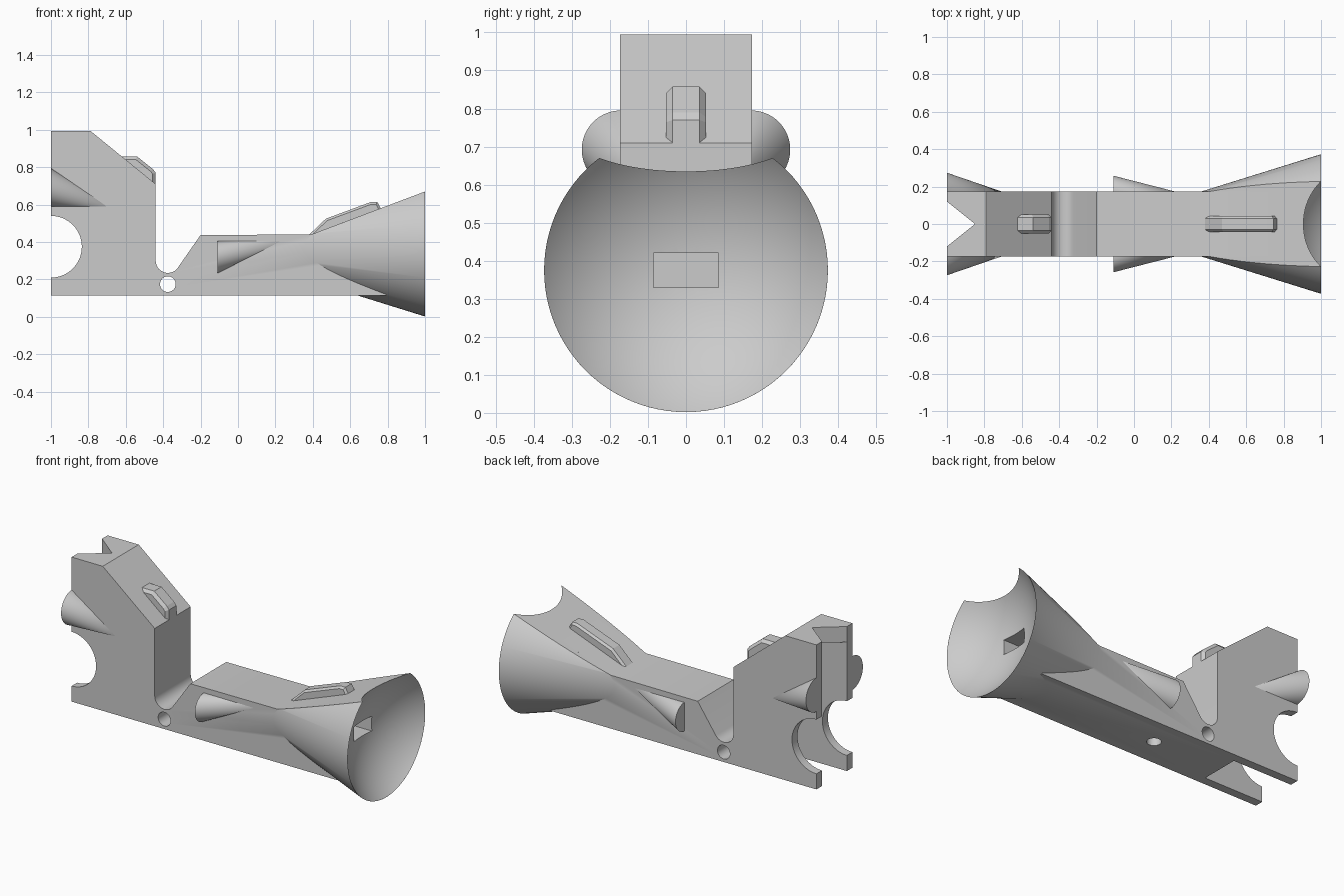
import bpy, bmesh, math
from mathutils import Vector, Matrix

if "Cube" in bpy.data.objects:
    bpy.data.objects.remove(bpy.data.objects["Cube"], do_unlink=True)

grey = bpy.data.materials.new("plain_grey")
grey.use_nodes = True
grey.diffuse_color = (0.6, 0.6, 0.6, 1)
grey.node_tree.nodes["Principled BSDF"].inputs["Base Color"].default_value = (0.6, 0.6, 0.6, 1)

HALF = 0.173      # half width of the body
MID = 0.375       # height of the horn axis


def finish(name, bm):
    bmesh.ops.recalc_face_normals(bm, faces=bm.faces[:])
    mesh = bpy.data.meshes.new(name)
    bm.to_mesh(mesh)
    bm.free()
    mesh.materials.append(grey)
    ob = bpy.data.objects.new(name, mesh)
    bpy.context.collection.objects.link(ob)
    return ob


def prism(name, points, half, axis="y", low=0.0):
    """Extrude an xz outline across y, or an xy outline up z."""
    bm = bmesh.new()
    if axis == "y":
        verts = [bm.verts.new((x, -half, z)) for x, z in points]
        step = Vector((0, 2 * half, 0))
    else:
        verts = [bm.verts.new((x, y, low)) for x, y in points]
        step = Vector((0, 0, half))
    face = bm.faces.new(verts)
    out = bmesh.ops.extrude_face_region(bm, geom=[face])
    bmesh.ops.translate(bm, vec=step, verts=[v for v in out["geom"] if isinstance(v, bmesh.types.BMVert)])
    return finish(name, bm)


def rod(name, centre, r1, r2, depth, turn, axis, sides=64):
    bm = bmesh.new()
    bmesh.ops.create_cone(bm, cap_ends=True, segments=sides, radius1=r1, radius2=r2, depth=depth,
                          matrix=Matrix.Translation(centre) @ Matrix.Rotation(turn, 4, axis))
    return finish(name, bm)


def activate(ob):
    bpy.ops.object.select_all(action="DESELECT")
    ob.select_set(True)
    bpy.context.view_layer.objects.active = ob


def combine(ob, other, operation="DIFFERENCE"):
    activate(ob)
    mod = ob.modifiers.new("combine", "BOOLEAN")
    mod.operation, mod.solver, mod.object = operation, "EXACT", other
    bpy.ops.object.modifier_apply(modifier=mod.name)
    bpy.data.objects.remove(other, do_unlink=True)


def smooth(ob):
    activate(ob)
    bpy.ops.object.shade_smooth_by_angle(angle=math.radians(30))


# Body outline with a rounded valley between the block and the stem
valley = [(-0.375 + 0.065 * math.cos(a), 0.3 + 0.065 * math.sin(a))
          for a in (math.radians(-35 - 145 * i / 14) for i in range(15))]
body = prism("body", [(-1, 0.115), (0.79, 0.115), (0.79, 0.591), (0.39, 0.44), (-0.2, 0.438)]
             + valley + [(-0.44, 0.71), (-0.79, 0.995), (-1, 0.995)], HALF)

# Flared horn with a sloping flat on top
horn = rod("horn", (0.6, 0, MID), 0.124, 0.373, 0.8, math.pi / 2, "Y", 96)
combine(horn, prism("top_trim", [(0.39, 0.44), (1.1, 0.708), (1.1, 1.2), (0, 1.2), (0, 0.293)], 0.6))
combine(body, horn, "UNION")

# Hollow spherical mouth and its rectangular socket
bm = bmesh.new()
bmesh.ops.create_uvsphere(bm, u_segments=96, v_segments=64, radius=0.5,
                          matrix=Matrix.Translation((1.333, 0, MID)) @ Matrix.Rotation(math.pi / 2, 4, "Y"))
combine(body, finish("bowl_cutter", bm))
combine(body, prism("socket_cutter", [(0.62, 0.33), (1, 0.33), (1, 0.42), (0.62, 0.42)], 0.085))

# Round end notch, cross hole and underside hole
combine(body, rod("notch_cutter", (-1, 0, MID), 0.165, 0.165, 1, math.pi / 2, "X"))
combine(body, rod("pin_cutter", (-0.375, 0, 0.175), 0.042, 0.042, 1, math.pi / 2, "X", 32))
combine(body, rod("base_hole_cutter", (-0.14, 0, 0.13), 0.04, 0.04, 0.2, 0, "X", 32))

# Slot in the rear block, opening through the top as a V
combine(body, prism("slot_cutter", [(-1.1, 0.05), (-0.6, 0.05), (-0.6, 0.65), (-0.88, 0.9), (-1.1, 0.9)], 0.12))
combine(body, prism("v_cutter", [(-1.05, -0.16), (-0.85, 0), (-1.05, 0.16)], 0.4, "z", 0.7))
smooth(body)


# Half cones on the sides, each swept from a half disc to a tip
def side_fin(name, x, z, radius, tip_x, tip_z, side):
    bm = bmesh.new()
    arc = []
    for i in range(33):
        a = math.pi * (i / 32 - 0.5)
        arc.append(bm.verts.new((x, side * (HALF - 0.002 + radius * math.cos(a)), z + radius * math.sin(a))))
    tip = bm.verts.new((tip_x, side * (HALF - 0.002), tip_z))
    bm.faces.new(arc)
    for a, b in zip(arc, arc[1:] + arc[:1]):
        bm.faces.new((a, b, tip))
    smooth(finish(name, bm))


for label, side in (("left", 1), ("right", -1)):
    side_fin(label + "_rear_fin", -1, 0.692, 0.103, -0.7, 0.59, side)
    side_fin(label + "_middle_fin", -0.11, 0.32, 0.087, 0.23, 0.405, side)


# Raised sights with chamfered long edges
def sight(name, points, half, chamfer):
    ob = prism(name, points, half)
    bm = bmesh.new()
    bm.from_mesh(ob.data)
    rims = [e for e in bm.edges if abs(e.verts[0].co.y - e.verts[1].co.y) < 0.001]
    bmesh.ops.bevel(bm, geom=rims, offset=chamfer, segments=1, affect="EDGES")
    bm.to_mesh(ob.data)
    bm.free()


sight("rear_sight", [(-0.6, 0.8), (-0.64, 0.858), (-0.54, 0.858), (-0.455, 0.79),
                     (-0.44, 0.77), (-0.44, 0.69), (-0.48, 0.69)], 0.052, 0.017)
sight("front_sight", [(0.36, 0.42), (0.47, 0.525), (0.71, 0.614), (0.745, 0.614),
                      (0.775, 0.56), (0.73, 0.54), (0.4, 0.415)], 0.042, 0.012)
